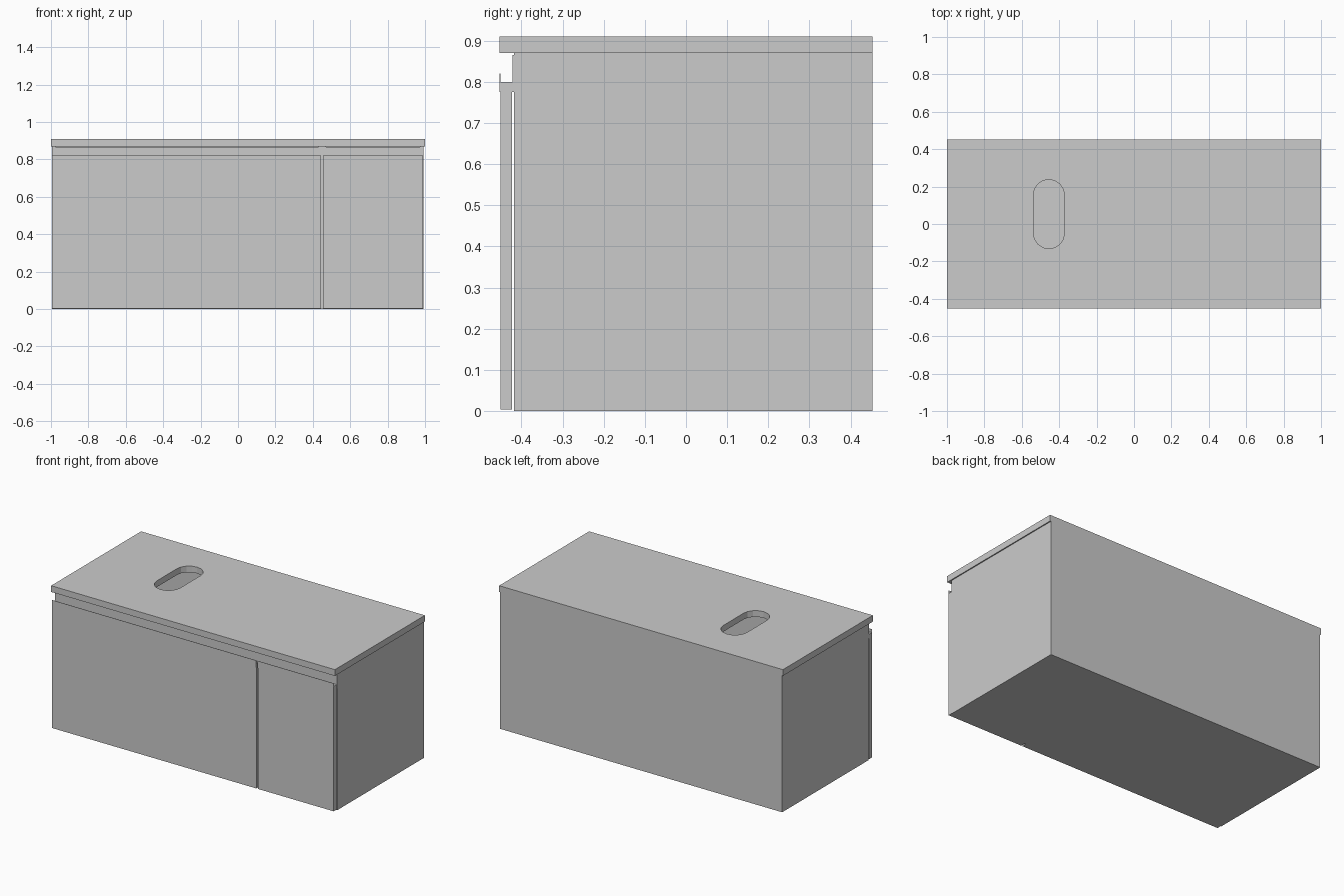
import bpy, bmesh, math

if "Cube" in bpy.data.objects:
    bpy.data.objects.remove(bpy.data.objects["Cube"])


def prism(name, points, z0, z1):
    """Extrude a flat x/y outline from z0 to z1."""
    bm = bmesh.new()
    face = bm.faces.new([bm.verts.new((x, y, z0)) for x, y in points])
    new = bmesh.ops.extrude_face_region(bm, geom=[face])["geom"]
    verts = [v for v in new if isinstance(v, bmesh.types.BMVert)]
    bmesh.ops.translate(bm, verts=verts, vec=(0, 0, z1 - z0))
    bmesh.ops.recalc_face_normals(bm, faces=bm.faces)
    mesh = bpy.data.meshes.new(name)
    bm.to_mesh(mesh)
    bm.free()
    ob = bpy.data.objects.new(name, mesh)
    bpy.context.collection.objects.link(ob)
    return ob


def box(name, x0, x1, y0, y1, z0, z1):
    return prism(name, [(x0, y0), (x1, y0), (x1, y1), (x0, y1)], z0, z1)


def stadium(cx, y0, y1, r, n=8):
    """Slot outline with round ends, long axis along y."""
    pts = []
    for cy, start in ((y1 - r, 0), (y0 + r, math.pi)):
        for i in range(n + 1):
            a = start + math.pi * i / n
            pts.append((cx + r * math.cos(a), cy + r * math.sin(a)))
    return pts


FRONT, BACK = -0.453, 0.453
BODY_FRONT = -0.418
BODY_TOP, TOP = 0.87, 0.91
T = 0.02

# Countertop with slot-shaped cut-out
counter = box("countertop", -1, 1, FRONT, BACK, BODY_TOP, TOP)
cutter = prism("basin_cutter", stadium(-0.455, -0.132, 0.238, 0.083), 0.8, 1.0)
cutter.hide_render = True
cutter.hide_viewport = True
mod = counter.modifiers.new("basin_hole", "BOOLEAN")
mod.operation = "DIFFERENCE"
mod.solver = "EXACT"
mod.object = cutter

# Wide and narrow cabinets: carcass, recess strip, door and handle profile
for label, x0, x1, d0, d1 in (("wide", -0.995, 0.45, -0.995, 0.445),
                              ("narrow", 0.45, 0.993, 0.455, 0.99)):
    box(label + "_left_side", x0, x0 + T, BODY_FRONT, BACK, 0, BODY_TOP)
    box(label + "_right_side", x1 - T, x1, BODY_FRONT, BACK, 0, BODY_TOP)
    box(label + "_bottom", x0 + T, x1 - T, BODY_FRONT, BACK, 0, T)
    box(label + "_back", x0 + T, x1 - T, BACK - T, BACK, T, BODY_TOP)
    # Strip behind the finger recess
    box(label + "_recess_strip", x0, x1, -0.421, BODY_FRONT, 0.775, 0.865)
    # Front panel capped by a thin bent handle
    box(label + "_door", d0, d1, -0.451, -0.423, 0.004, 0.798)
    box(label + "_handle_lip", d0, d1, FRONT, -0.451, 0.775, 0.82)
    box(label + "_handle_top", d0, d1, -0.451, -0.421, 0.798, 0.80)
    box(label + "_handle_flange", d0, d1, -0.423, -0.421, 0.775, 0.798)
